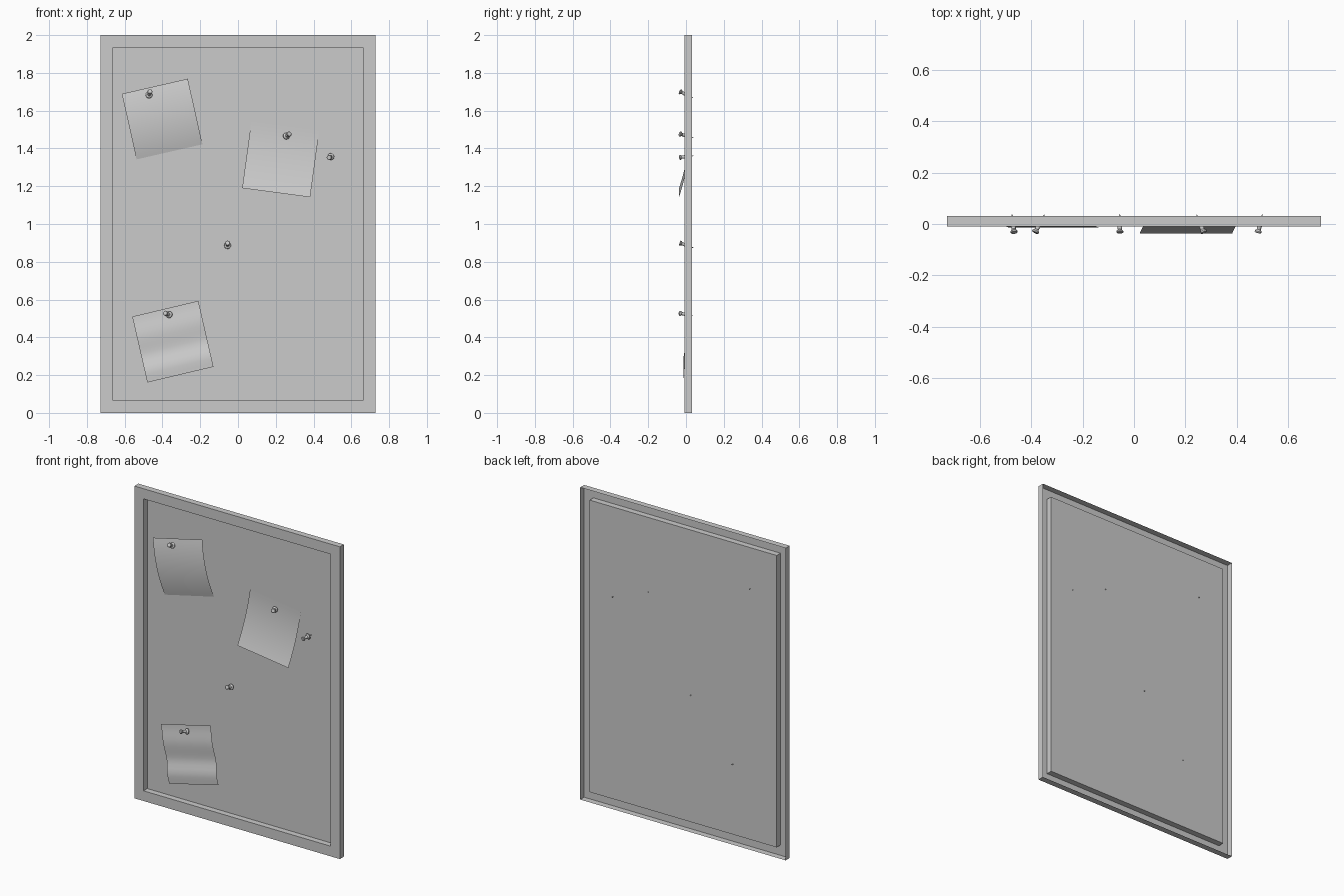
import bpy, bmesh, math
from mathutils import Vector

if "Cube" in bpy.data.objects:
    bpy.data.objects.remove(bpy.data.objects["Cube"])

FRONT, BACK, PANEL = -0.009, 0.031, 0.029


def make_object(name, verts, faces, smooth=None):
    mesh = bpy.data.meshes.new(name)
    mesh.from_pydata(verts, [], faces)
    bm = bmesh.new()
    bm.from_mesh(mesh)
    bmesh.ops.recalc_face_normals(bm, faces=bm.faces)
    # open sheets should face the viewer at the front
    if name.startswith(("paper", "board")):
        bm.normal_update()
        if sum(f.normal.y for f in bm.faces) > 0:
            bmesh.ops.reverse_faces(bm, faces=bm.faces)
    bm.to_mesh(mesh)
    bm.free()
    ob = bpy.data.objects.new(name, mesh)
    bpy.context.collection.objects.link(ob)
    if smooth:
        bpy.ops.object.select_all(action='DESELECT')
        ob.select_set(True)
        bpy.context.view_layer.objects.active = ob
        bpy.ops.object.shade_smooth_by_angle(angle=math.radians(smooth))
    return ob


def rect(inset, y):
    x, z0, z1 = 0.728 - inset, inset, 2 - inset
    return [(-x, y, z0), (x, y, z0), (x, y, z1), (-x, y, z1)]


# frame: open-backed channel (outer wall, front face, inner wall)
rings = [rect(0, BACK), rect(0, FRONT), rect(0.065, FRONT), rect(0.065, PANEL)]
verts = [p for r in rings for p in r]
faces = [(4*i + j, 4*i + (j + 1) % 4, 4*i + 4 + (j + 1) % 4, 4*i + 4 + j)
         for i in range(3) for j in range(4)]
make_object("frame", verts, faces)

# board panel set at the back of the frame
make_object("board_panel", rect(0.065, PANEL), [(0, 1, 2, 3)])


def wave(points, t):
    """Smoothly eased interpolation through (t, depth) points."""
    for (t0, y0), (t1, y1) in zip(points, points[1:]):
        if t <= t1:
            k = (t - t0) / (t1 - t0)
            return y0 + (y1 - y0) * k * k * (3 - 2 * k)
    return points[-1][1]


def paper(name, top_left, across, down, depth, n=16):
    verts = []
    for i in range(n + 1):
        t = i / n
        for s in (0, 1):
            verts.append((top_left[0] + across[0]*s + down[0]*t, depth(t),
                          top_left[1] + across[1]*s + down[1]*t))
    make_object(name, verts, [(2*i, 2*i + 2, 2*i + 3, 2*i + 1) for i in range(n)], 40)


# papers: one bulging, one flicking outward, one wavy
paper("paper_top_left", (-0.615, 1.689), (0.349, 0.08), (0.078, -0.347),
      lambda t: 0.018 + 0.008*t - 0.09*t*(1 - t))
paper("paper_right", (0.07, 1.54), (0.36, -0.048), (-0.048, -0.35),
      lambda t: 0.022 - 0.059*t*t)
paper("paper_bottom_left", (-0.56, 0.51), (0.35, 0.083), (0.08, -0.349),
      lambda t: wave([(0, 0.02), (0.33, 0.006), (0.58, 0.010), (0.86, -0.013), (1, -0.011)], t))


# pushpin: lathed grip, flange and needle, aimed from head to tip
PROFILE = [(0, 0), (0.011, 0), (0.0135, 0.002), (0.0135, 0.007), (0.011, 0.010),
           (0.008, 0.014), (0.0095, 0.034), (0.018, 0.041), (0.018, 0.046),
           (0.0025, 0.047), (0.0025, 0.072), (0, 0.080)]
SIDES = 12


def pushpin(name, head, tip):
    head, tip = Vector(head), Vector(tip)
    axis = tip - head
    q = axis.to_track_quat('Z', 'Y')
    scale = axis.length / PROFILE[-1][1]
    verts, faces = [head], []
    for r, h in PROFILE[1:-1]:
        for j in range(SIDES):
            a = 2 * math.pi * j / SIDES
            verts.append(head + q @ Vector((r*math.cos(a), r*math.sin(a), h*scale)))
    verts.append(tip)
    rows, last = len(PROFILE) - 2, len(verts) - 1
    for j in range(SIDES):
        k = (j + 1) % SIDES
        faces.append((0, 1 + k, 1 + j))
        for i in range(rows - 1):
            b = 1 + i * SIDES
            faces.append((b + j, b + k, b + SIDES + k, b + SIDES + j))
        b = 1 + (rows - 1) * SIDES
        faces.append((b + j, b + k, last))
    make_object(name, verts, faces, 35)


# head (x, z) and tip (x, z) of each pin
PINS = {"pin_top_left": (-0.466, 1.702, -0.475, 1.666),
        "pin_right_paper": (0.272, 1.477, 0.242, 1.456),
        "pin_right_edge": (0.482, 1.352, 0.500, 1.361),
        "pin_centre": (-0.055, 0.900, -0.055, 0.874),
        "pin_bottom_left": (-0.385, 0.528, -0.347, 0.513)}
for name, (hx, hz, tx, tz) in PINS.items():
    pushpin(name, (hx, -0.034, hz), (tx, 0.040, tz))
